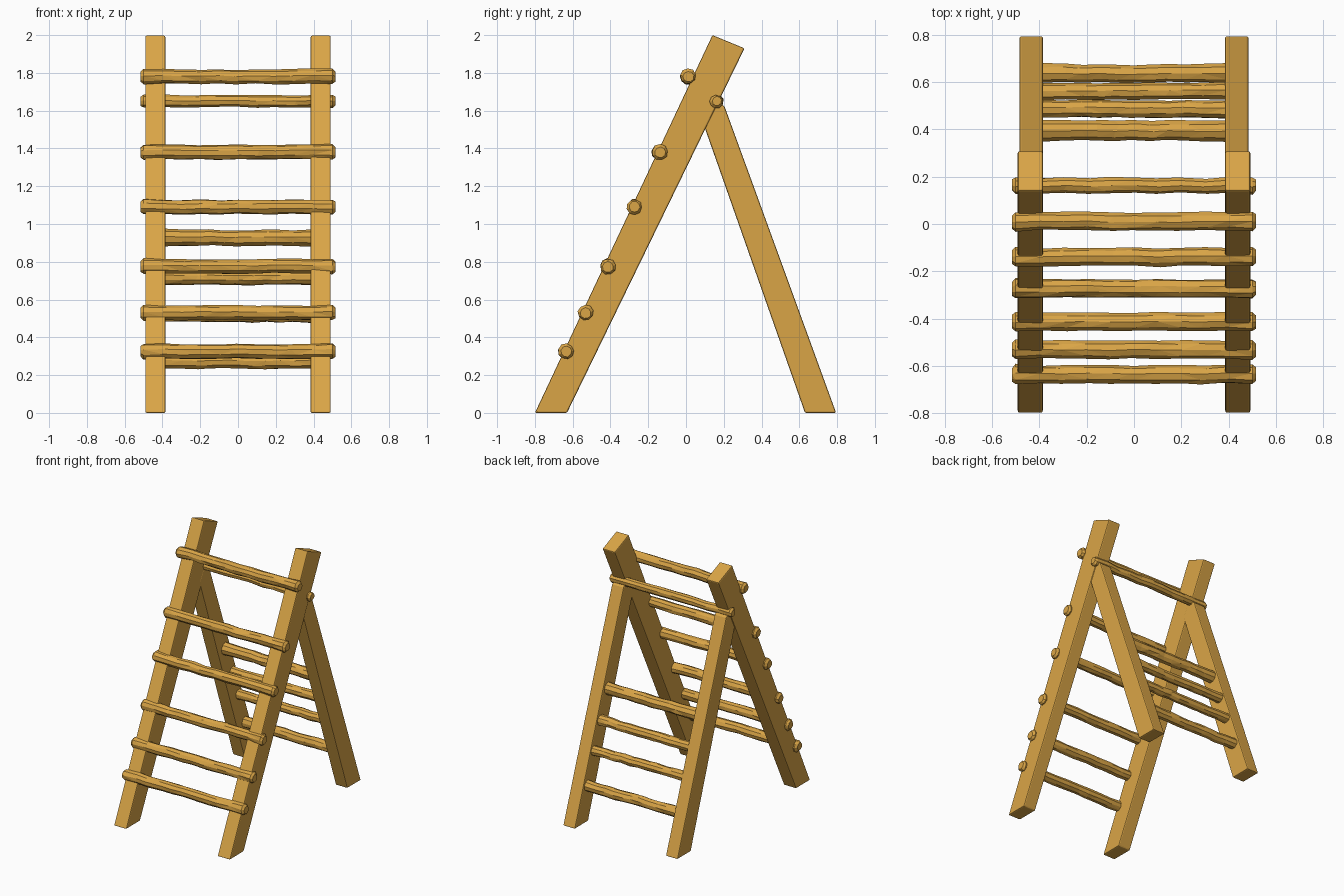
import bpy, bmesh, math, random
from mathutils import Vector

random.seed(4)
cube = bpy.data.objects.get("Cube")
if cube:
    bpy.data.objects.remove(cube)

# One warm wood colour
wood = bpy.data.materials.new("warm_wood")
wood.use_nodes = True
color = (0.70, 0.376, 0.062, 1)
wood.diffuse_color = color
wood.node_tree.nodes["Principled BSDF"].inputs["Base Color"].default_value = color


def add_object(name, bm):
    bmesh.ops.recalc_face_normals(bm, faces=bm.faces)
    mesh = bpy.data.meshes.new(name)
    bm.to_mesh(mesh)
    bm.free()
    mesh.materials.append(wood)
    obj = bpy.data.objects.new(name, mesh)
    bpy.context.collection.objects.link(obj)
    return obj


def add_leg(name, x, width, profile):
    """Squared beam: a side outline (y, z) extruded across x."""
    bm = bmesh.new()
    face = bm.faces.new([bm.verts.new((x - width / 2, y, z)) for y, z in profile])
    side = bmesh.ops.extrude_face_region(bm, geom=[face])["geom"]
    bmesh.ops.translate(bm, vec=(width, 0, 0),
                        verts=[v for v in side if isinstance(v, bmesh.types.BMVert)])
    obj = add_object(name, bm)
    bevel = obj.modifiers.new("worn_edges", "BEVEL")
    bevel.width = 0.008
    bevel.segments = 2


def add_rung(name, y, z, half, radius, sides=9, sections=9):
    """Rough hewn pole along x with rounded ends and uneven facets."""
    bm = bmesh.new()
    stations = [(-half, 0.68), (-half + 0.015, 1.0)]
    inner = half - 0.12
    for i in range(sections):
        stations.append((-inner + 2 * inner * i / (sections - 1), 0.93))
    stations += [(half - 0.015, 1.0), (half, 0.68)]
    rings = []
    phase = random.uniform(0, 1)
    for x, scale in stations:
        dy, dz = random.uniform(-0.003, 0.003), random.uniform(-0.003, 0.003)
        ring = []
        for k in range(sides):
            a = math.tau * k / sides + phase
            r = radius * scale * random.uniform(0.93, 1.06)
            shift = random.uniform(-0.015, 0.015) if abs(x) < inner else 0
            ring.append(bm.verts.new((x + shift, y + dy + r * math.cos(a),
                                      z + dz + r * math.sin(a))))
        rings.append(ring)
    for a, b in zip(rings, rings[1:]):
        for k in range(sides):
            n = (k + 1) % sides
            bm.faces.new((a[k], a[n], b[n], b[k]))
    bm.faces.new(rings[0])
    bm.faces.new(rings[-1])
    bmesh.ops.triangulate(bm, faces=[f for f in bm.faces if len(f.verts) == 4])
    add_object(name, bm)


# Legs: the front pair runs past the joint, the back pair stops at it
front_profile = [(-0.80, 0), (-0.63, 0), (0.31, 1.93), (0.14, 2.0)]
back_profile = [(0.63, 0), (0.795, 0), (0.205, 1.62), (0.15, 1.67), (0.085, 1.55)]
for label, s in (("left", 1), ("right", -1)):
    add_leg(f"front_leg_{label}", s * 0.438, 0.106, front_profile)
    add_leg(f"back_leg_{label}", s * 0.434, 0.1, back_profile)

# Front rungs lie on the leg faces and overhang at both sides
front_rungs = [(0.012, 1.78), (-0.14, 1.38), (-0.272, 1.09),
               (-0.412, 0.775), (-0.53, 0.53), (-0.636, 0.325)]
for i, (y, z) in enumerate(front_rungs):
    add_rung(f"front_rung_{i + 1}", y, z, 0.515, 0.042)

# Cross pole through the joint
add_rung("joint_pole", 0.163, 1.65, 0.515, 0.036)

# Back rungs sit between the back legs
back_rungs = [(0.395, 0.925, 0.046), (0.485, 0.715, 0.04),
              (0.56, 0.515, 0.038), (0.635, 0.272, 0.042)]
for i, (y, z, r) in enumerate(back_rungs):
    add_rung(f"back_rung_{i + 1}", y, z, 0.41, r)
